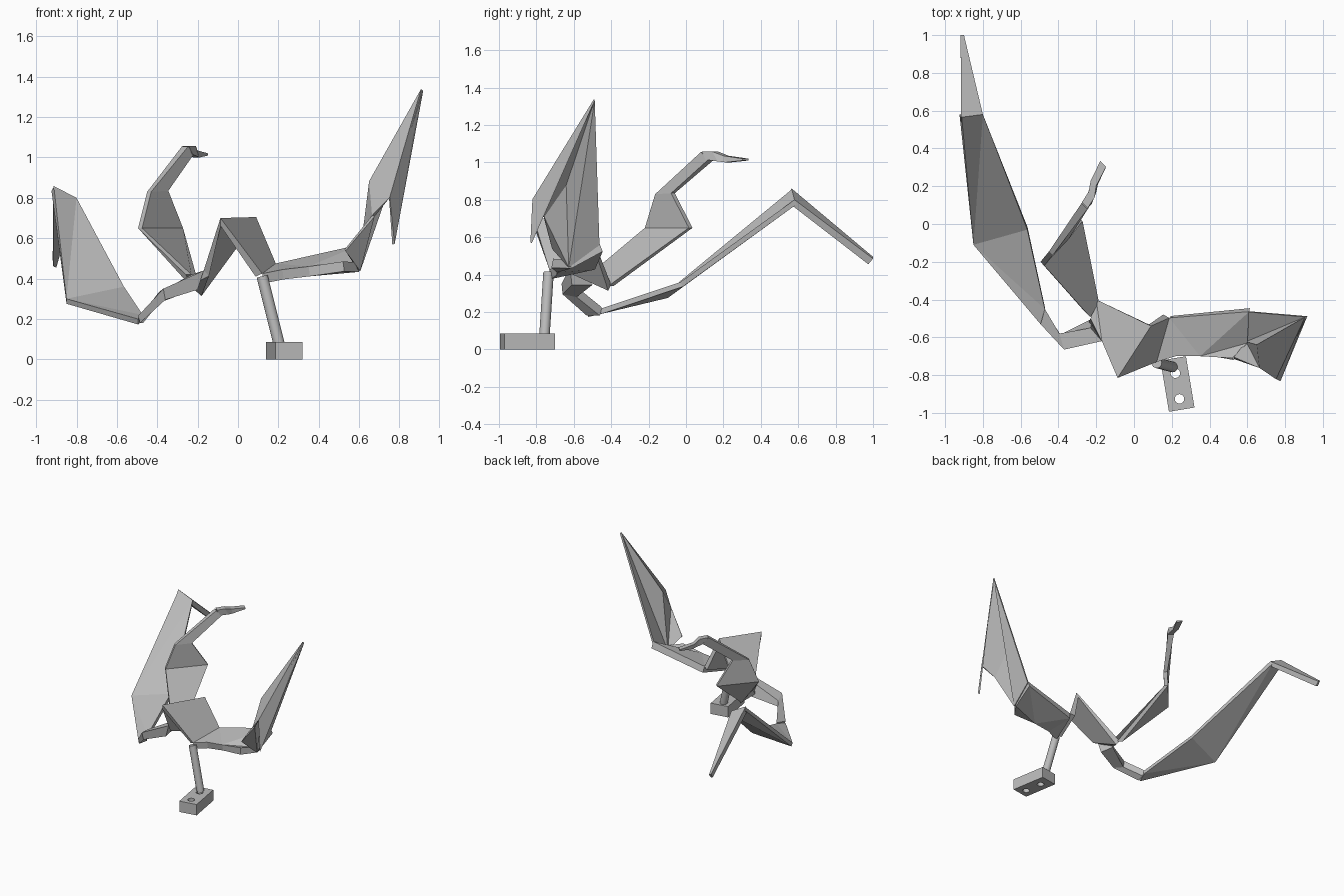
import bpy, bmesh
from mathutils import Vector

cube = bpy.data.objects.get("Cube")
if cube:
    bpy.data.objects.remove(cube)

grey = bpy.data.materials.new("paper_grey")
grey.use_nodes = True
colour = (0.5, 0.5, 0.5, 1)
grey.diffuse_color = colour
grey.node_tree.nodes["Principled BSDF"].inputs["Base Color"].default_value = colour


def finish(name, bm):
    mesh = bpy.data.meshes.new(name)
    bm.to_mesh(mesh)
    bm.free()
    mesh.materials.append(grey)
    obj = bpy.data.objects.new(name, mesh)
    bpy.context.collection.objects.link(obj)
    return obj


def sheet(name, points, faces, thickness, offset=-1):
    """Folded paper: faces are strings of point letters, thickened downwards."""
    bm = bmesh.new()
    verts = {key: bm.verts.new(co) for key, co in points.items()}
    for face in faces.split():
        bm.faces.new([verts[key] for key in face])
    bmesh.ops.recalc_face_normals(bm, faces=bm.faces[:])
    bm.normal_update()
    if sum(f.normal.z * f.calc_area() for f in bm.faces) < 0:
        bmesh.ops.reverse_faces(bm, faces=bm.faces[:])
    obj = finish(name, bm)
    mod = obj.modifiers.new("paper", 'SOLIDIFY')
    mod.thickness = thickness
    mod.offset = offset
    return obj


def loft(name, rings):
    """Closed skin through rings with equal point counts."""
    bm = bmesh.new()
    loops = [[bm.verts.new(co) for co in ring] for ring in rings]
    count = len(loops[0])
    for a, b in zip(loops, loops[1:]):
        for i in range(count):
            j = (i + 1) % count
            bm.faces.new((a[i], a[j], b[j], b[i]))
    bm.faces.new(loops[0])
    bm.faces.new(loops[-1])
    bmesh.ops.recalc_face_normals(bm, faces=bm.faces[:])
    return finish(name, bm)


def ribbon(name, stations):
    """Flat tapering strip: each station is its two edges and a thickness."""
    side = Vector((1, -1, 0)).normalized()
    rings = []
    for a, b, t in stations:
        a, b = Vector(a), Vector(b)
        rings.append([a + side * t, b + side * t, b - side * t, a - side * t])
    return loft(name, rings)


def rod(name, start, end, radius, sides=24):
    start, end = Vector(start), Vector(end)
    axis = end - start
    bpy.ops.mesh.primitive_cylinder_add(vertices=sides, radius=radius, depth=axis.length,
                                        location=(start + end) / 2)
    obj = bpy.context.object
    obj.name = name
    obj.rotation_euler = axis.to_track_quat('Z', 'Y').to_euler()
    obj.data.materials.append(grey)
    return obj


# Body: a saddle folded along a ridge
sheet("body", {
    "a": (-.087, -.815, .7), "b": (.09, -.54, .705),
    "c": (.187, -.497, .475), "d": (.12, -.73, .425),
    "e": (-.2, -.4, .345), "f": (-.17, -.62, .44), "g": (-.23, -.5, .40)},
    "abcd abef feg", .04)

# Left wing: inner panel with a scooped front edge
sheet("left_wing_inner", {
    "a": (.187, -.497, .475), "b": (.12, -.73, .425), "c": (.22, -.70, .445),
    "d": (.35, -.70, .46), "e": (.52, -.71, .485), "f": (.6, -.63, .48),
    "g": (.61, -.464, .57)},
    "abc acd adg dfg def", .05)

# Left wing: pleated raised panel and drooping feather
sheet("left_wing_outer", {
    "a": (.61, -.464, .56), "b": (.6, -.625, .44), "c": (.656, -.64, .88),
    "t": (.912, -.49, 1.335), "n": (.67, -.76, .71), "l": (.75, -.815, .8),
    "k": (.77, -.828, .57), "w": (.53, -.71, .54)},
    "abt bct ctln tkl bcn bnw", .014, 0)

# Right wing: arm, broad panel and folded tip
loft("right_wing_arm", [
    [(-.17, -.62, .44), (-.23, -.55, .42), (-.22, -.5, .345), (-.2, -.61, .345)],
    [(-.37, -.665, .35), (-.395, -.58, .33), (-.39, -.585, .28), (-.36, -.66, .295)],
    [(-.495, -.53, .215), (-.472, -.45, .225), (-.47, -.46, .18), (-.485, -.53, .18)]])
sheet("right_wing_panel", {
    "a": (-.912, .565, .855), "b": (-.8, .58, .8), "c": (-.565, -.03, .36),
    "d": (-.472, -.45, .22), "e": (-.495, -.53, .2), "f": (-.85, -.11, .3)},
    "abf bcf cdf def", .028)
loft("right_wing_tip", [
    [(-.915, .565, .86), (-.8, .58, .8), (-.81, .56, .775), (-.915, .54, .82)],
    [(-.918, 1, .495), (-.9, 1, .485), (-.9, .975, .455), (-.915, .975, .46)]])

# Neck: tapering folded ribbon from the body, then the head and beak
ribbon("neck", [
    ((-.245, -.48, .42), (-.2, -.4, .34), .02),
    ((-.485, -.21, .65), (-.282, .025, .65), .014),
    ((-.44, -.155, .83), (-.355, -.07, .835), .014),
    ((-.262, .095, 1.055), (-.235, .135, 1.015), .022)])
ribbon("head", [
    ((-.26, .1, 1.058), (-.24, .12, 1.015), .022),
    ((-.225, .155, 1.058), (-.215, .185, 1.005), .022),
    ((-.215, .215, 1.035), (-.205, .225, 1.0), .02),
    ((-.163, .318, 1.02), (-.163, .318, 1.01), .022)])

# Leg
leg = rod("leg", (.12, -.735, .41), (.205, -.757, .07), .028)
bpy.ops.object.shade_smooth_by_angle()

# Foot block with two drilled holes
bpy.ops.mesh.primitive_cube_add(size=1, location=(.23, -.847, .0425),
                                rotation=(0, 0, .165))
foot = bpy.context.object
foot.name = "foot_block"
foot.scale = (.137, .275, .085)
foot.data.materials.append(grey)
for x, y in ((.219, -.79), (.241, -.926)):
    cutter = rod("hole_cutter", (x, y, -.1), (x, y, .2), .025)
    cutter.hide_render = True
    cutter.hide_viewport = True
    cut = foot.modifiers.new("hole", 'BOOLEAN')
    cut.operation = 'DIFFERENCE'
    cut.solver = 'EXACT'
    cut.object = cutter
